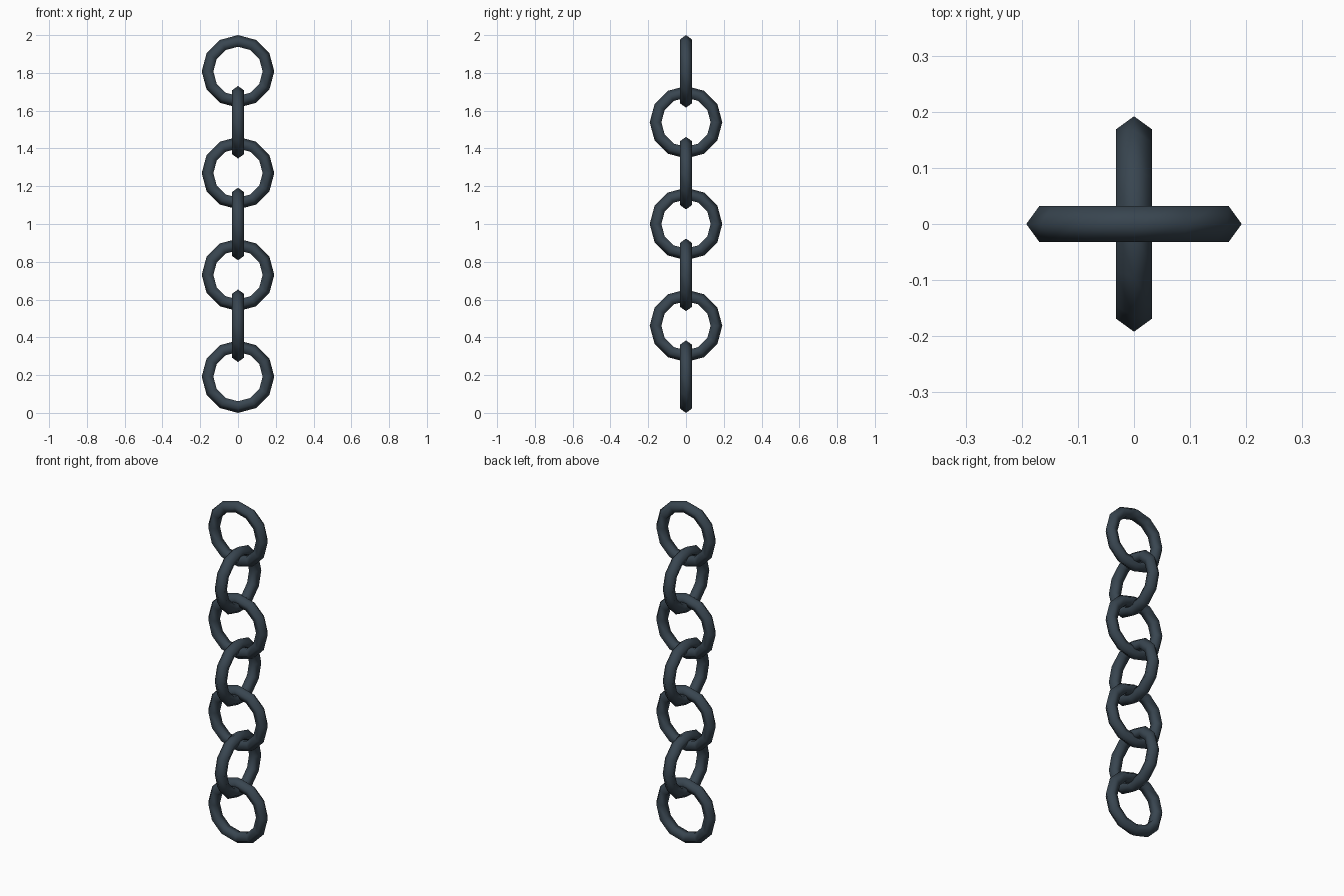
import bpy
from math import pi

if "Cube" in bpy.data.objects:
    bpy.data.objects.remove(bpy.data.objects["Cube"])

LINKS = 7
OUTER = 0.192    # outer radius of a link
WIRE = 0.034     # radius of the five-sided wire
STEP = (2.0 - 2 * OUTER) / (LINKS - 1)

steel = bpy.data.materials.new("dark_steel")
steel.diffuse_color = (0.04, 0.06, 0.08, 1)
steel.use_nodes = True
steel.node_tree.nodes["Principled BSDF"].inputs["Base Color"].default_value = steel.diffuse_color

# Interlocking links, alternating between facing front and facing sideways
for i in range(LINKS):
    rot = (pi / 2, 0, 0) if i % 2 == 0 else (0, pi / 2, 0)
    bpy.ops.mesh.primitive_torus_add(
        major_segments=12, minor_segments=5,
        major_radius=OUTER - WIRE, minor_radius=WIRE,
        location=(0, 0, OUTER + i * STEP), rotation=rot)
    link = bpy.context.object
    link.name = f"chain_link_{i + 1}"
    link.data.materials.append(steel)
    bpy.ops.object.shade_smooth()
